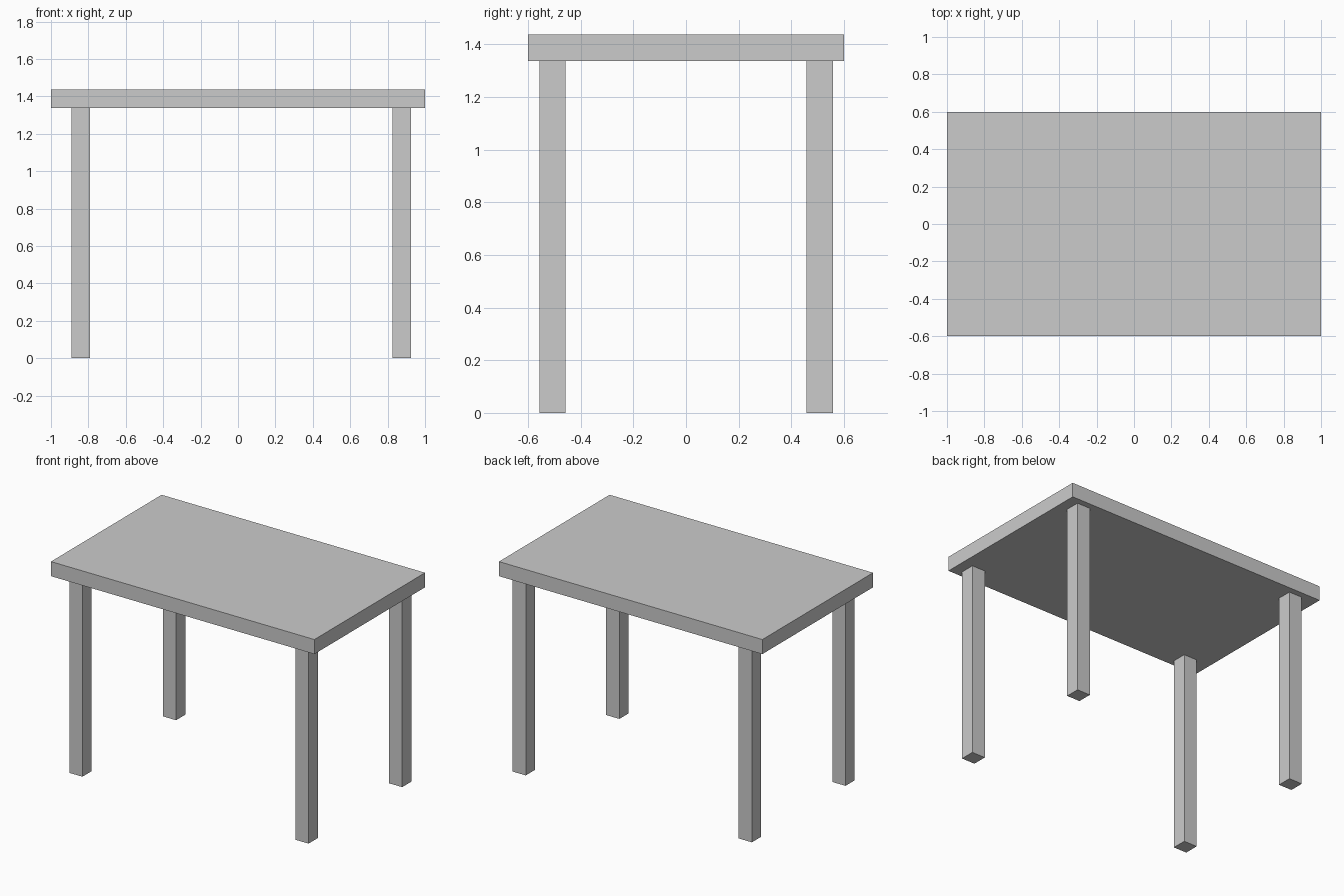
import bpy

if "Cube" in bpy.data.objects:
    bpy.data.objects.remove(bpy.data.objects["Cube"])


def box(name, center, size):
    bpy.ops.mesh.primitive_cube_add(size=1, location=center)
    obj = bpy.context.object
    obj.name = name
    obj.scale = size
    bpy.ops.object.transform_apply(location=False, rotation=False, scale=True)
    return obj


LEG_HEIGHT = 1.337
THICKNESS = 0.1

# Tabletop slab
box("tabletop", (0, 0, LEG_HEIGHT + THICKNESS / 2), (2.0, 1.2, THICKNESS))

# Four square legs, set slightly off centre towards +x
for side, x in (("left", -0.841), ("right", 0.876)):
    for end, y in (("front", -0.507), ("back", 0.508)):
        box(f"{end}_{side}_leg", (x, y, LEG_HEIGHT / 2), (0.1, 0.1, LEG_HEIGHT))
